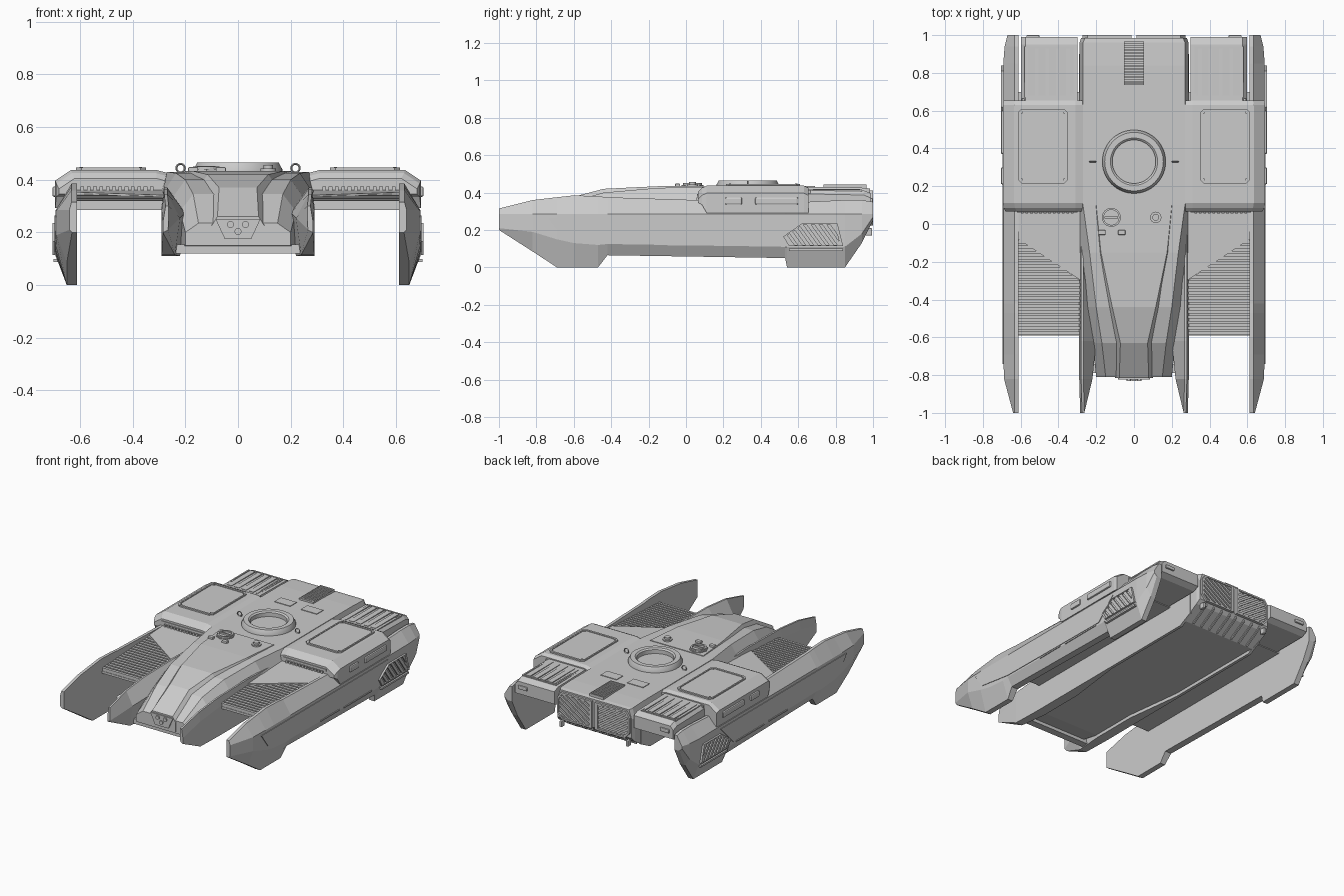
import bpy, bmesh, math

if "Cube" in bpy.data.objects:
    bpy.data.objects.remove(bpy.data.objects["Cube"])

def make(name, polys, mirror=False, bevel=0, smooth=False):
    """Object from a list of (verts, faces) chunks."""
    bm = bmesh.new()
    for verts, faces in polys:
        vs = [bm.verts.new(v) for v in verts]
        for f in faces:
            bm.faces.new([vs[i] for i in f])
    bmesh.ops.recalc_face_normals(bm, faces=bm.faces)
    me = bpy.data.meshes.new(name)
    bm.to_mesh(me)
    bm.free()
    ob = bpy.data.objects.new(name, me)
    bpy.context.collection.objects.link(ob)
    if smooth:
        for p in me.polygons:
            p.use_smooth = True
        me.set_sharp_from_angle(angle=math.radians(35))
    if bevel:
        m = ob.modifiers.new("bevel", 'BEVEL')
        m.width, m.segments = bevel, 2
    if mirror:
        ob.modifiers.new("mirror", 'MIRROR')
    return ob

def loft(sections):
    n, k = len(sections[0]), len(sections)
    verts = [p for s in sections for p in s]
    faces = [(a*n+i, a*n+(i+1) % n, (a+1)*n+(i+1) % n, (a+1)*n+i)
             for a in range(k-1) for i in range(n)]
    return verts, faces + [tuple(range(n)), tuple(range((k-1)*n, k*n))]

def box(x0, x1, y0, y1, z0, z1):
    return loft([[(x0, y, z0), (x1, y, z0), (x1, y, z1), (x0, y, z1)] for y in (y0, y1)])

def prism(poly, f, w0, w1):
    return loft([[f(u, v, w) for u, v in poly] for w in (w0, w1)])

def lathe(profile, f, n=48):
    """Closed (r, h) profile swept round; f maps to place."""
    k = len(profile)
    verts = [f(r*math.cos(t*math.tau/n), r*math.sin(t*math.tau/n), h)
             for t in range(n) for r, h in profile]
    return verts, [(t*k+i, t*k+(i+1) % k, (t+1) % n*k+(i+1) % k, (t+1) % n*k+i)
                   for t in range(n) for i in range(k)]

def disc(r, f, h0, h1, n=20):
    return prism([(r*math.cos(i*math.tau/n), r*math.sin(i*math.tau/n)) for i in range(n)], f, h0, h1)

def clip(poly, a, b):
    out = []
    side = lambda p: (b[0]-a[0])*(p[1]-a[1]) - (b[1]-a[1])*(p[0]-a[0])
    for p, q in zip(poly, poly[1:]+poly[:1]):
        s, t = side(p), side(q)
        if s >= 0:
            out.append(p)
        if s*t < 0:
            k = s/(s-t)
            out.append((p[0]+k*(q[0]-p[0]), p[1]+k*(q[1]-p[1])))
    return out

def grille(poly, pitch, fill, angle, f, w0, w1):
    """Slats at an angle, trimmed to a counter-clockwise convex outline."""
    d = (math.cos(angle), math.sin(angle))
    c = [sum(p[i] for p in poly)/len(poly) for i in (0, 1)]
    res = []
    for i in range(-30, 31):
        pt = lambda s, o: (c[0]+d[0]*s-d[1]*o, c[1]+d[1]*s+d[0]*o)
        o0, o1 = i*pitch, (i+fill)*pitch
        strip = [pt(-2, o0), pt(2, o0), pt(2, o1), pt(-2, o1)]
        for a, b in zip(poly, poly[1:]+poly[:1]):
            strip = clip(strip, a, b) if strip else strip
        if len(strip) > 2:
            res.append(prism(strip, f, w0, w1))
    return res

def frame(poly, s, f, w0, w1):
    """Rim around an outline; s = inner scale."""
    c = [sum(p[i] for p in poly)/len(poly) for i in (0, 1)]
    inner = [(c[0]+(u-c[0])*s, c[1]+(v-c[1])*s) for u, v in poly]
    n = len(poly)
    verts = [f(u, v, w) for w in (w0, w1) for ring in (poly, inner) for u, v in ring]
    faces = []
    for i in range(n):
        j = (i+1) % n
        faces += [(i, j, n+j, n+i), (2*n+i, 2*n+j, 3*n+j, 3*n+i),
                  (i, j, 2*n+j, 2*n+i), (n+i, n+j, 3*n+j, 3*n+i)]
    return verts, faces

flat = lambda x, y, w: (x, y, w)
side = lambda y, z, w: (w, y, z)
face = lambda x, z, w: (x, w, z)

# Central hull: y, deck z, deck half width, side half width, side z, bottom z
hull = [(-.81, .235, .15, .20, .20, .15), (-.63, .345, .17, .22, .28, .13), (-.44, .40, .2, .25, .33, .13),
        (-.15, .425, .235, .285, .35, .13), (.1, .43, .27, .288, .36, .13), (.84, .43, .27, .288, .36, .13),
        (.96, .425, .27, .288, .36, .2), (.985, .42, .26, .28, .36, .23)]
make("hull", [loft([[(-b, y, bz), (-s, y, sz), (-d, y, z), (d, y, z), (s, y, sz), (b, y, bz)]
     for y, z, d, s, sz, bz in hull for b in [s]])])
# Raised nose ridge
ridge = [(-.815, .26, .078, .10), (-.63, .37, .072, .10), (-.44, .42, .115, .14), (-.15, .434, .175, .19), (.1, .434, .2, .21)]
make("nose_ridge", [loft([[(-b, y, z-.1), (-b, y, z-.035), (-t, y, z), (t, y, z), (b, y, z-.035), (b, y, z-.1)]
     for y, z, t, b in ridge])])
make("nose_plate", [prism([(-.05, .175), (.05, .175), (.085, .25), (-.085, .25)], face, -.823, -.8)])
make("nose_lamps", [disc(.013, lambda u, v, w, x=x, z=z: (x+u, w, z+v), -.83, -.81)
     for x, z in ((-.028, .23), (.028, .23), (0, .203))], smooth=True)
make("nose_sill", [box(-.28, .28, -.79, -.74, .12, .155)])

# Inner pontoons running back as hull skirts: y, inner x, outer x, bottom, top
pont = [(-1, .265, .285, .2, .30), (-.82, .22, .29, .115, .345), (-.62, .2, .29, .11, .365),
        (-.3, .2, .29, .11, .37), (.1, .25, .29, .11, .36), (.8, .25, .29, .11, .36), (.9, .26, .29, .16, .36)]
make("inner_pontoon", [loft([[(a+.02, y, b), (o, y, b), (o, y, t-.06), (o-.01, y, t), (o-.022, y, t), (a, y, t-.09)]
     for y, a, o, b, t in pont])], mirror=True)

# Outer pods: y, outer x, bottom outer x, top, lower edge, bottom
pods = [(-1, .64, .63, .315, .21, .2), (-.82, .688, .65, .36, .19, .085), (-.69, .692, .65, .375, .15, 0),
        (-.6, .692, .65, .385, .13, 0), (-.47, .692, .65, .38, .12, 0), (-.42, .692, .66, .375, .125, .065),
        (.53, .692, .66, .345, .11, .05), (.54, .692, .65, .345, .11, 0), (.85, .692, .65, .36, .11, 0),
        (.94, .685, .65, .36, .18, .13), (1, .67, .65, .35, .27, .25)]
make("outer_pod", [loft([[(.612, y, t), (.632, y, t), (o, y, .285), (o, y, l), (bx, y, b), (.612, y, b)]
     for y, o, bx, t, l, b in pods])], mirror=True)
make("pod_side_panel", [prism([(-.74, .265), (-.67, .17), (-.42, .135), (.48, .125), (.62, .265)], side, .69, .696)], mirror=True)
vent = [(.52, .165), (.55, .115), (.84, .115), (.81, .235), (.62, .235)]
make("pod_vent", grille(vent, .034, .6, 2.2, side, .685, .702) + [frame(vent, .9, side, .685, .705)], mirror=True)
make("pod_strips", [box(.68, .7, .55, .84, .088, .1), box(.68, .697, -.1, .1, .118, .126),
     box(.68, .697, .15, .45, .114, .122)], mirror=True)

# Wings bridging hull and pods, louvred in front
make("wing", [loft([[(.28, y, .285), (.615, y, .285), (.615, y, t), (.28, y, t)]
     for y, t in ((-.59, .3), (.1, .335), (.7, .34))])], mirror=True)
slope = lambda x, y, w: (x, y, .345+.05*y+w)
make("wing_louvres", grille([(.285, -.59), (.613, -.59), (.613, -.07), (.285, -.3)], .0285, .6, 0, slope, -.02, .006), mirror=True)
make("wing_plate", [prism([(.28, -.3), (.613, -.08), (.613, .12), (.28, .12)], slope, -.02, .012)], mirror=True)

# Large side boxes: y, bottom, top, outer x
sbox = [(.065, .345, .405, .68), (.085, .335, .425, .69), (.11, .292, .437, .694), (.63, .292, .437, .694), (.655, .292, .425, .69)]
make("side_box", [loft([[(.265, y, b), (o, y, b), (o, y, t-.04), (o-.06, y, t), (.31, y, t), (.265, y, t-.012)]
     for y, b, t, o in sbox])], mirror=True)
hatch = [(.37, .215), (.595, .215), (.615, .235), (.615, .59), (.595, .61), (.37, .61), (.35, .59), (.35, .235)]
make("box_hatch", [prism(hatch, flat, .43, .441), frame(hatch, .93, flat, .43, .446)], mirror=True)
make("hatch_bolts", [disc(.006, lambda u, v, w, x=x, y=y: (x+u, y+v, w), .44, .449, 8)
     for x in (.37, .595) for y in (.235, .59)], mirror=True)
make("box_front_teeth", [box(.32+i*.024, .334+i*.024, .055, .09, .345, .375) for i in range(12)], mirror=True)
make("box_front_lip", [box(.3, .62, .06, .1, .378, .392)], mirror=True)
make("box_rear_teeth", [box(.34+i*.024, .354+i*.024, .65, .665, .385, .415) for i in range(11)], mirror=True)
make("box_side_pads", [box(.68, .705, .37, .6, .335, .375), box(.68, .705, .21, .3, .335, .375)], mirror=True, bevel=.008)

# Rear deck boxes with lengthwise slats
make("rear_box", [loft([[(.3, y, b), (.597, y, b), (.597, y, t-.025), (.575, y, t), (.3, y, t)]
     for y, b, t in ((.64, .29, .418), (.95, .29, .412), (.99, .31, .395))])], mirror=True)
rvent = [(.33, .68), (.57, .68), (.57, .93), (.33, .93)]
make("rear_box_slats", grille(rvent, .055, .65, math.pi/2, flat, .405, .42) + [frame(rvent, 1.08, flat, .4, .417)], mirror=True)
make("rear_handles", [box(.5, .57, .98, 1, .345, .37)], mirror=True, bevel=.006)

# Rear engine grilles
rg = [(.012, .225), (.235, .225), (.272, .265), (.272, .37), (.245, .41), (.012, .41)]
make("rear_grille", grille(rg, .026, .55, .6, face, .975, .994) + [frame(rg, .88, face, .975, 1.0)], mirror=True)
make("rear_ribs", [loft([[(x, y, z), (x+.012, y, z), (x+.012, y, z+.04), (x, y, z+.04)]
     for y, z in ((.85, .125), (.975, .2))]) for x in (.02, .085, .15, .215)], mirror=True)
make("tow_hooks", [box(.24, .26, .96, .995, .17, .21)], mirror=True, bevel=.005)

# Turret ring
make("turret_ring", [lathe([(.168, .42), (.168, .44), (.155, .465), (.125, .465), (.115, .457), (.115, .42)],
     lambda u, v, w: (u, v+.33, w), 64)], smooth=True)

# Deck fittings
dv = [(-.053, .735), (.053, .735), (.053, .965), (-.053, .965)]
make("deck_vent", grille(dv, .017, .55, 0, flat, .42, .44) + [frame(dv, .93, flat, .42, .442)])
make("deck_panels", [box(.04, .16, .62, .69, .425, .434)], mirror=True)
place = lambda x, y: (lambda u, v, w: (x+u, y+v, w))
make("crew_hatch", [disc(.058, place(-.12, .035), .43, .441, 8), lathe([(.05, .44), (.05, .45), (.04, .45), (.04, .44)], place(-.12, .035), 24),
     box(-.155, -.085, .03, .04, .44, .452)])
make("periscope", [disc(.03, place(.115, .035), .43, .442), disc(.018, place(.115, .035), .44, .456)], smooth=True)
make("vision_blocks", [box(x-.019, x+.019, -.058, -.032, .428, .448) for x in (-.17, -.065)], bevel=.004)
make("lifting_rings", [lathe([(.016+.004*math.cos(a), .004*math.sin(a)) for a in (0, 1.57, 3.14, 4.71)],
     lambda u, v, w: (.218+u, .33+w, .444+v), 16)], mirror=True, smooth=True)
